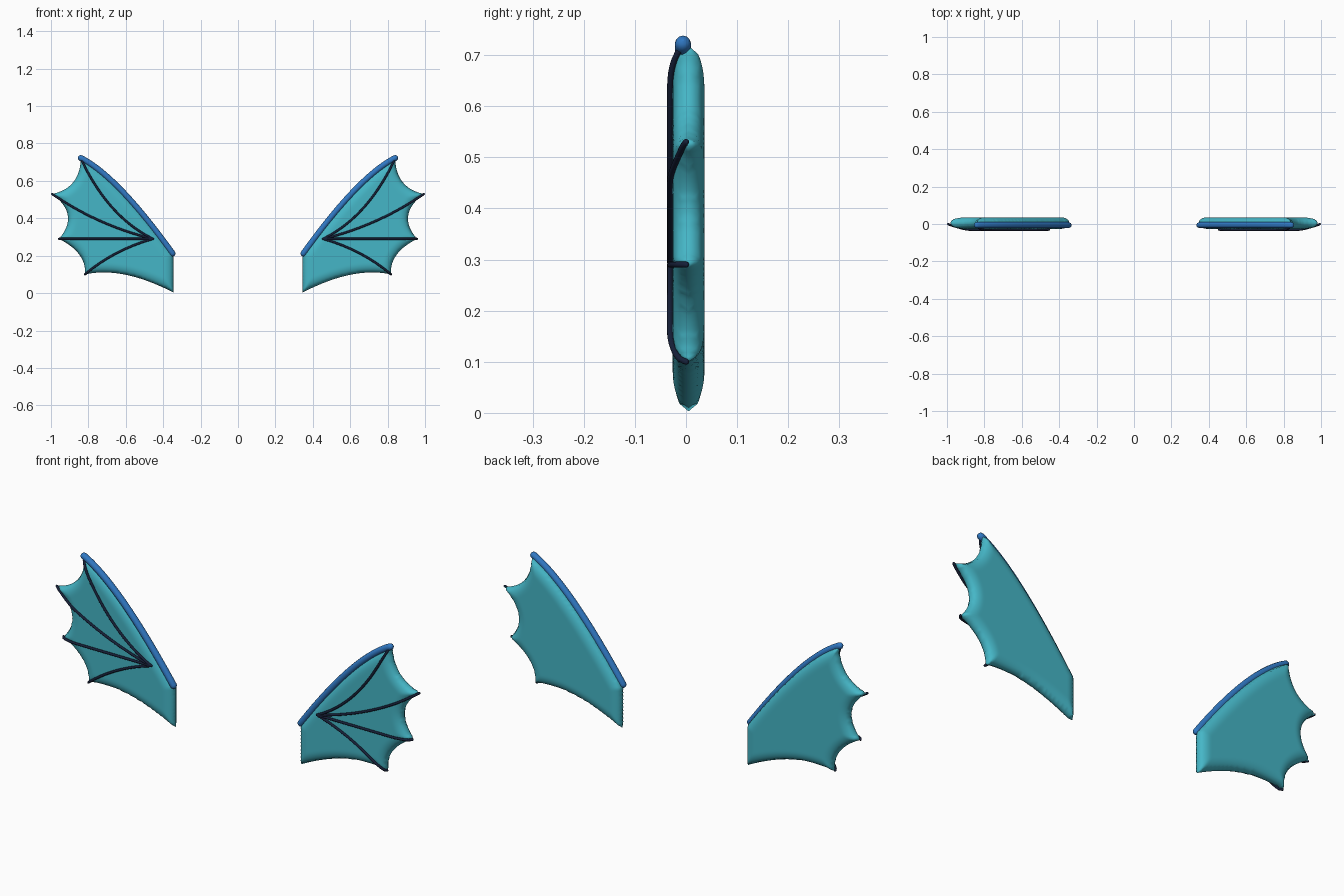
import bpy, bmesh, math
from mathutils import Vector
from mathutils.geometry import delaunay_2d_cdt, intersect_point_line

if "Cube" in bpy.data.objects:
    bpy.data.objects.remove(bpy.data.objects["Cube"])

MID_Y, HALF, ROUND = 0.005, 0.031, 0.05


def material(name, rgb):
    m = bpy.data.materials.new(name)
    m.diffuse_color = (*rgb, 1)
    m.use_nodes = True
    m.node_tree.nodes["Principled BSDF"].inputs["Base Color"].default_value = m.diffuse_color
    return m


def arc(a, m, b, n=24):
    """Quadratic curve from a to b, passing through m half way."""
    a, m, b = Vector(a), Vector(m), Vector(b)
    c = m * 2 - (a + b) / 2
    return [a * (1 - t) ** 2 + c * 2 * t * (1 - t) + b * t * t
            for t in (i / n for i in range(n + 1))]


# Wing outline (x, z): leading edge, scalloped tips, trailing edge, root
corners = [(.345, .205), (.84, .718), (.994, .53), (.957, .29), (.818, .10), (.345, .003)]
middles = [(.62, .54), (.882, .592), (.91, .415), (.848, .205), (.60, .098), (.345, .10)]
outline = []
for i, m in enumerate(middles):
    outline += arc(corners[i], m, corners[(i + 1) % 6])[:-1]
segments = list(zip(outline, outline[1:] + outline[:1]))


def edge_distance(p):
    best = 9
    for a, b in segments:
        q, t = intersect_point_line(p, a, b)
        q = a.lerp(b, min(max(t, 0), 1))
        best = min(best, (p - Vector(q[:2])).length)
    return best


def inside(p):
    hit = False
    for a, b in segments:
        if (a.y > p.y) != (b.y > p.y):
            if p.x < a.x + (p.y - a.y) * (b.x - a.x) / (b.y - a.y):
                hit = not hit
    return hit


def puff(d):
    """Half thickness at a given distance from the outline."""
    k = 1 - min(d / ROUND, 1)
    return HALF * math.sqrt(max(0, 1 - k * k))


def wing_membrane(mat):
    pts, step = list(outline), 0.009
    for i in range(75):
        for j in range(82):
            p = Vector((.345 + (i + .5 * (j % 2)) * step, j * step))
            if inside(p) and edge_distance(p) > .004:
                pts.append(p)
    verts, _, faces, *_ = delaunay_2d_cdt(pts, [], [list(range(len(outline)))], 1, 1e-6)
    bm = bmesh.new()
    front, back = [], []
    for v in verts:
        h = puff(edge_distance(v))
        f = bm.verts.new((v.x, MID_Y - h, v.y))
        front.append(f)
        back.append(f if h < .003 else bm.verts.new((v.x, MID_Y + h, v.y)))
    for f in faces:
        bm.faces.new([front[i] for i in f])
        if any(front[i] is not back[i] for i in f):
            bm.faces.new([back[i] for i in reversed(f)])
    bmesh.ops.recalc_face_normals(bm, faces=bm.faces)
    for f in bm.faces:
        f.smooth = True
    me = bpy.data.meshes.new("wing_membrane")
    bm.to_mesh(me)
    bm.free()
    me.materials.append(mat)
    ob = bpy.data.objects.new("wing_membranes", me)
    bpy.context.collection.objects.link(ob)
    ob.modifiers.new("other_side", 'MIRROR').use_mirror_merge = False


def tubes(name, paths, r, mat):
    """Round-ended tubes along the paths, on both sides of x = 0."""
    cu = bpy.data.curves.new(name, 'CURVE')
    cu.dimensions, cu.bevel_depth, cu.bevel_resolution = '3D', r, 4
    cu.use_fill_caps = True
    for path in paths:
        start, end = (path[0] - path[1]).normalized(), (path[-1] - path[-2]).normalized()
        caps = [(math.sin(a) * r, math.cos(a)) for a in (.5, 1.0, 1.45)]
        rows = [(path[0] + start * o, s) for o, s in reversed(caps)]
        rows += [(p, 1) for p in path]
        rows += [(path[-1] + end * o, s) for o, s in caps]
        for side in (1, -1):
            sp = cu.splines.new('POLY')
            sp.points.add(len(rows) - 1)
            for q, (p, s) in zip(sp.points, rows):
                q.co = (side * p.x, p.y, p.z, 1)
                q.radius = s
            sp.use_smooth = True
    cu.materials.append(mat)
    bpy.context.collection.objects.link(bpy.data.objects.new(name, cu))


wing_membrane(material("teal", (.06, .47, .57)))

# Thick arm along the leading edge
arm = [Vector((p.x, -.006, p.y)) for p in arc((.35, .212), (.62, .545), (.84, .722), 32)]
tubes("leading_arms", [arm], .016, material("blue", (.03, .19, .55)))

# Thin finger bones lying on the front face and dipping to each tip
hub = (.455, .29)
fingers = [((.67, .455), corners[1]), ((.735, .385), corners[2]),
           ((.71, .29), corners[3]), ((.65, .213), corners[4])]
bones = [[Vector((p.x, MID_Y - .005 - puff(edge_distance(p)), p.y))
          for p in arc(hub, m, tip, 48)] for m, tip in fingers]
tubes("finger_bones", bones, .006, material("navy", (.008, .014, .04)))
